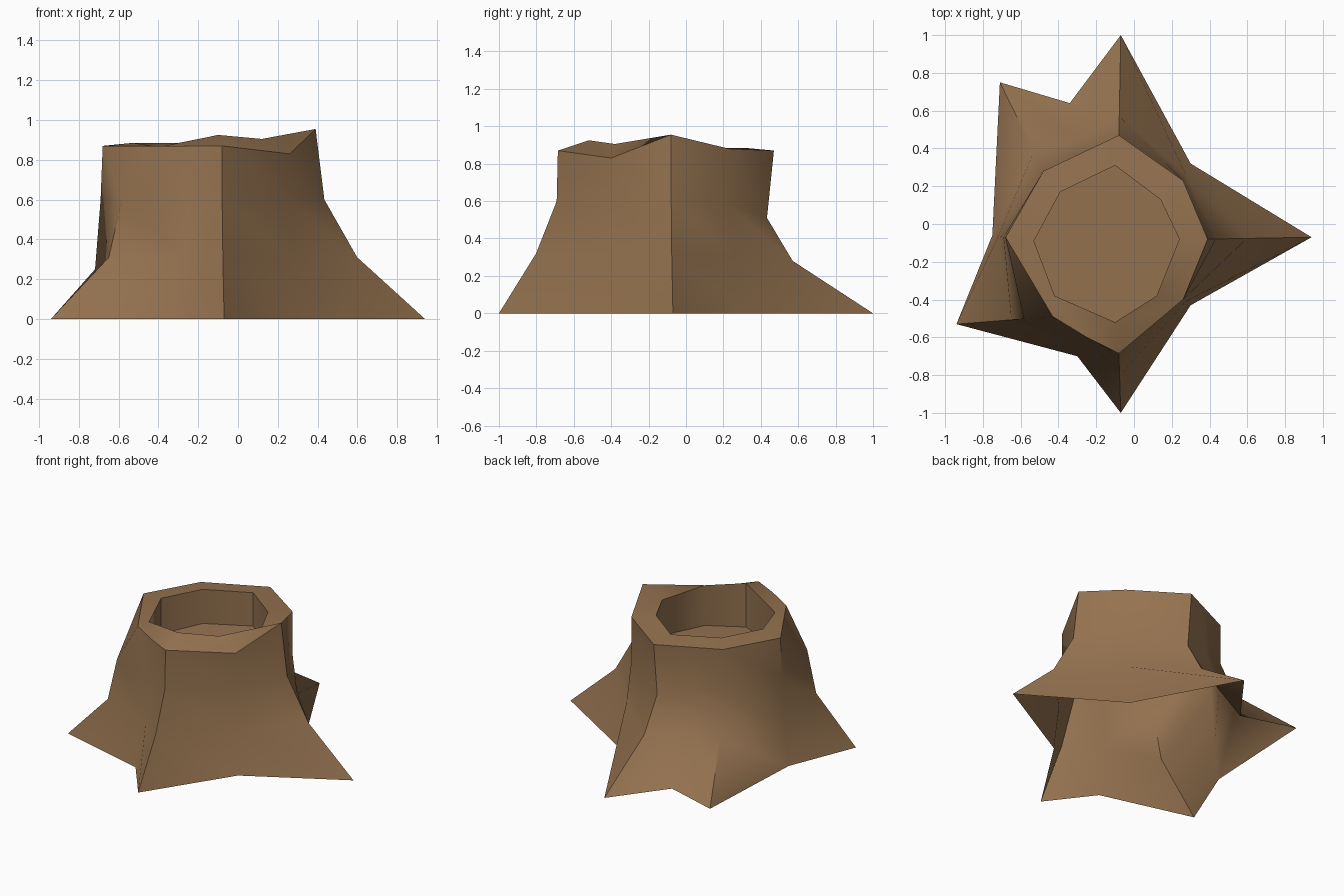
import bpy, bmesh, math
from mathutils import Vector

if "Cube" in bpy.data.objects:
    bpy.data.objects.remove(bpy.data.objects["Cube"])

bark = bpy.data.materials.new("bark brown")
bark.diffuse_color = (0.30, 0.17, 0.08, 1)
bark.use_nodes = True
bark.node_tree.nodes["Principled BSDF"].inputs["Base Color"].default_value = bark.diffuse_color

# Wall columns, clockwise from the back:
# foot x, y | rim x, y, z | inward blend and height at the knee and waist | matching hollow corner
columns = [
    ((-.07, 1.00), (-.08, .47, .87), (.81, .28), (1.07, .51), 0),
    ((.30, .32), (.26, .23, .88), (.65, .30), (1.0, .58), 1),
    ((.94, -.07), (.39, -.08, .955), (.62, .31), (.92, .60), 2),
    ((.30, -.43), (.26, -.40, .83), (.65, .30), (1.0, .60), 3),
    ((-.07, -1.00), (-.08, -.685, .87), (.63, .32), (.98, .60), 4),
    ((-.30, -.70), (-.25, -.60, .87), (.65, .30), (1.0, .60), 4),
    ((-.94, -.53), (-.43, -.49, .87), (.57, .31), (.70, .60), 5),
    ((-.75, -.06), (-.68, -.07, .87), (.45, .25), (.85, .60), 6),
    ((-.71, .75), (-.48, .28, .87), (.78, .30), (1.0, .59), 7),
    ((-.34, .64), (-.28, .375, .87), (.75, .30), (1.0, .55), 7),
]
# Upper corners of the hollow
hollow = [(-.10, .31, .885), (.14, .13, .885), (.24, -.08, .885), (.12, -.38, .905),
          (-.10, -.52, .925), (-.42, -.38, .86), (-.53, -.09, .885), (-.39, .17, .885)]

bm = bmesh.new()


def join(a, b, c, d):
    """Face between two neighbouring columns, dropping repeated corners."""
    bm.faces.new(list(dict.fromkeys((a, b, c, d))))


# Outer wall rings
wall = []
for foot, rim, knee, waist, _ in columns:
    f, r = Vector(foot), Vector(rim[:2])
    points = [(f.x, f.y, 0)]
    for t, z in (knee, waist):
        p = f + (r - f) * t
        points.append((p.x, p.y, z))
    points.append(rim)
    wall.append([bm.verts.new(p) for p in points])

# Hollow rings, sinking to a floor
lip = [bm.verts.new(p) for p in hollow]
floor = [bm.verts.new((x, y, .64 + .04 * y)) for x, y, z in hollow]

n = len(wall)
for i in range(n):
    j = (i + 1) % n
    for k in range(3):
        join(wall[i][k], wall[j][k], wall[j][k + 1], wall[i][k + 1])
    # Cut rim
    join(wall[i][3], wall[j][3], lip[columns[j][4]], lip[columns[i][4]])
m = len(lip)
for i in range(m):
    j = (i + 1) % m
    join(lip[i], lip[j], floor[j], floor[i])
bm.faces.new(floor)

bmesh.ops.recalc_face_normals(bm, faces=bm.faces[:])
# The floor of the hollow faces up
bm.normal_update()
bm.faces.ensure_lookup_table()
if bm.faces[-1].normal.z < 0:
    bmesh.ops.reverse_faces(bm, faces=bm.faces[:])

mesh = bpy.data.meshes.new("hollow_stump")
bm.to_mesh(mesh)
bm.free()
mesh.materials.append(bark)
stump = bpy.data.objects.new("hollow_stump", mesh)
bpy.context.collection.objects.link(stump)
bpy.context.view_layer.objects.active = stump
stump.select_set(True)
bpy.ops.object.shade_smooth_by_angle(angle=math.radians(48))
